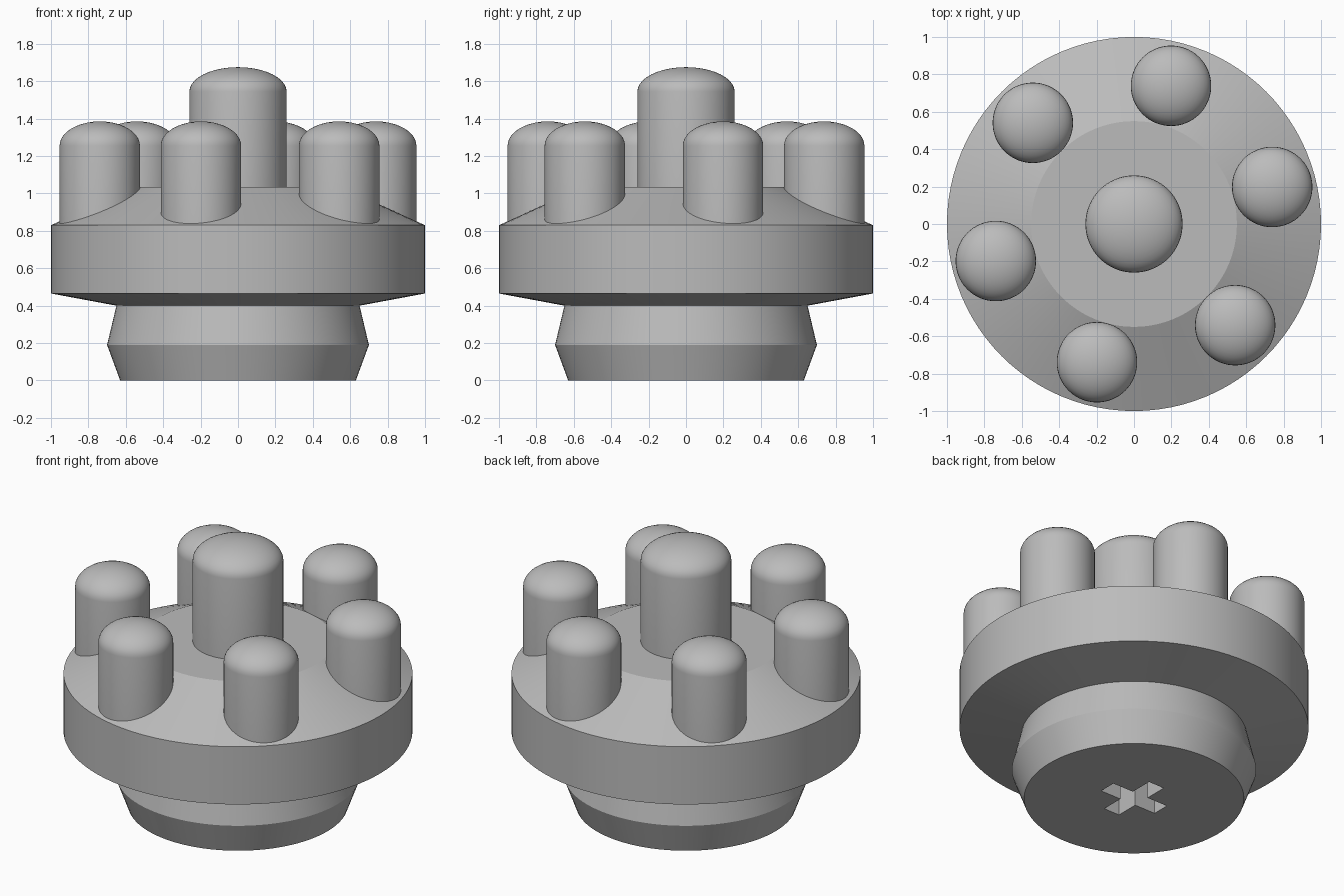
import bpy
import bmesh
from math import sin, cos, pi, radians

if "Cube" in bpy.data.objects:
    bpy.data.objects.remove(bpy.data.objects["Cube"], do_unlink=True)

# Single plain material
grey = bpy.data.materials.new("plain grey")
grey.use_nodes = True
colour = (0.5, 0.5, 0.5, 1)
grey.diffuse_color = colour
grey.node_tree.nodes["Principled BSDF"].inputs["Base Color"].default_value = colour


def smooth(obj, angle):
    bpy.ops.object.select_all(action="DESELECT")
    obj.select_set(True)
    bpy.context.view_layer.objects.active = obj
    bpy.ops.object.shade_smooth_by_angle(angle=radians(angle))


def lathe(name, profile, segments, centre=(0, 0), angle=25):
    """Spin a (radius, height) profile, whose ends lie on the axis."""
    bm = bmesh.new()
    verts = [bm.verts.new((r, 0, z)) for r, z in profile]
    edges = [bm.edges.new(pair) for pair in zip(verts, verts[1:])]
    bmesh.ops.spin(bm, geom=verts + edges, cent=(0, 0, 0), axis=(0, 0, 1),
                   angle=2 * pi, steps=segments, use_merge=True)
    bmesh.ops.remove_doubles(bm, verts=bm.verts, dist=0.0001)
    bmesh.ops.recalc_face_normals(bm, faces=bm.faces)
    mesh = bpy.data.meshes.new(name)
    bm.to_mesh(mesh)
    bm.free()
    obj = bpy.data.objects.new(name, mesh)
    bpy.context.collection.objects.link(obj)
    obj.location = (*centre, 0)
    mesh.materials.append(grey)
    smooth(obj, angle)
    return obj


def domed_pin(name, radius, base, shoulder, top, centre=(0, 0)):
    steps = 10
    dome = [(radius * cos(pi / 2 * i / steps),
             shoulder + (top - shoulder) * sin(pi / 2 * i / steps))
            for i in range(steps)]
    return lathe(name, [(0, base), (radius, base)] + dome + [(0, top)], 64, centre, 35)


# Body: tapered plug, overhanging disc and conical top
body = lathe("body", [(0, 0), (0.63, 0), (0.7, 0.19), (0.65, 0.4), (1, 0.465),
                      (1, 0.83), (0.55, 1.035), (0, 1.035)], 96, angle=12)

# Cross-shaped socket in the underside
for name, size in (("socket_cutter_x", (0.4, 0.11, 0.6)),
                   ("socket_cutter_y", (0.11, 0.4, 0.6))):
    bpy.ops.mesh.primitive_cube_add(size=1)
    cutter = bpy.context.object
    cutter.name = name
    cutter.scale = size
    cutter.hide_render = True
    cutter.hide_set(True)
    cutter.display_type = "WIRE"
    cutter.data.materials.append(grey)
    cut = body.modifiers.new(name, "BOOLEAN")
    cut.operation = "DIFFERENCE"
    cut.solver = "EXACT"
    cut.object = cutter

# Tall middle pin and the ring of six shorter pins
domed_pin("centre_pin", 0.26, 0.95, 1.545, 1.675)
for i in range(6):
    a = radians(15 + 60 * i)
    domed_pin(f"outer_pin_{i + 1}", 0.215, 0.75, 1.255, 1.385,
              (0.765 * cos(a), 0.765 * sin(a)))
